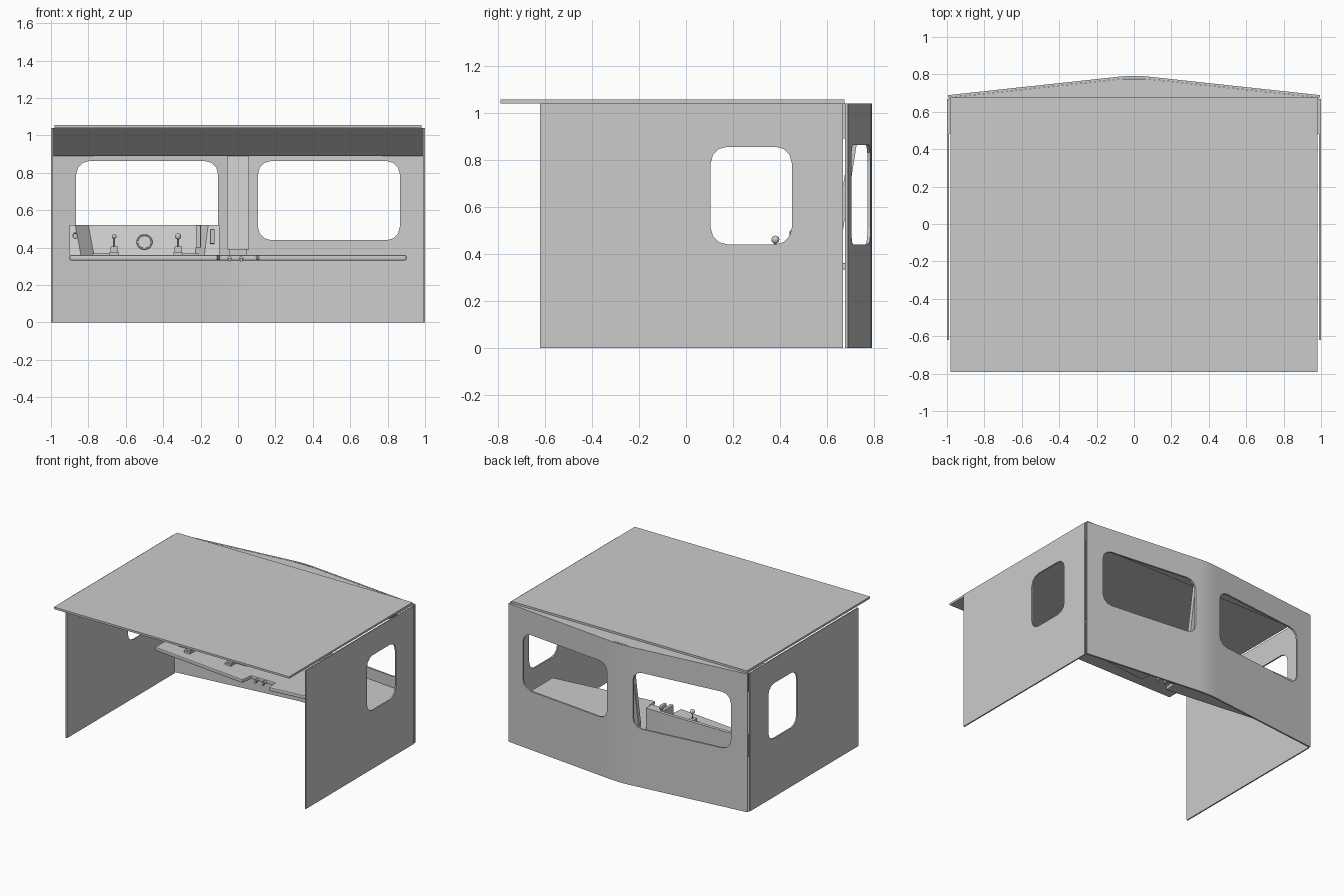
import bpy, bmesh, math
from mathutils import Vector

if "Cube" in bpy.data.objects:
    bpy.data.objects.remove(bpy.data.objects["Cube"])


def finish(bm, name, bevel=0):
    bmesh.ops.recalc_face_normals(bm, faces=bm.faces)
    me = bpy.data.meshes.new(name)
    bm.to_mesh(me)
    bm.free()
    ob = bpy.data.objects.new(name, me)
    bpy.context.collection.objects.link(ob)
    if bevel:
        m = ob.modifiers.new("bevel", 'BEVEL')
        m.width, m.segments = bevel, 2
    return ob


def loft(name, rings, bevel=0):
    """Closed solid through matching rings of 3D points."""
    bm = bmesh.new()
    vs = [[bm.verts.new(p) for p in r] for r in rings]
    n = len(vs[0])
    for a, b in zip(vs, vs[1:]):
        for i in range(n):
            bm.faces.new((a[i], a[(i + 1) % n], b[(i + 1) % n], b[i]))
    bm.faces.new(vs[0])
    bm.faces.new(vs[-1])
    return finish(bm, name, bevel)


def prism(name, plan, z0, z1, bevel=0):
    return loft(name, [[(x, y, z) for x, y in plan] for z in (z0, z1)], bevel)


def box(name, x0, x1, y0, y1, z0, z1, bevel=0):
    return prism(name, [(x0, y0), (x1, y0), (x1, y1), (x0, y1)], z0, z1, bevel)


def rod(name, a, b, r, n=12):
    a, b = Vector(a), Vector(b)
    q = (b - a).to_track_quat('Z', 'Y')
    ring = [q @ Vector((r * math.cos(t * math.tau / n), r * math.sin(t * math.tau / n), 0)) for t in range(n)]
    return loft(name, [[p + v for v in ring] for p in (a, b)])


def rounded(u0, u1, v0, v1, r, seg=3):
    pts = []
    for k, (cu, cv) in enumerate(((u1 - r, v1 - r), (u0 + r, v1 - r), (u0 + r, v0 + r), (u1 - r, v0 + r))):
        for i in range(seg + 1):
            a = math.radians(90 * k + 90 * i / seg)
            pts.append((cu + r * math.cos(a), cv + r * math.sin(a)))
    return pts


def window_plate(name, u0, u1, v1, hole, place, depth):
    """Upright plate with a rounded window; place(u, v) gives the 3D point."""
    bm = bmesh.new()
    for pts in ([(u0, 0), (u1, 0), (u1, v1), (u0, v1)], hole):
        vs = [bm.verts.new(place(*p)) for p in pts]
        for i in range(len(vs)):
            bm.edges.new((vs[i], vs[i - 1]))
    bmesh.ops.triangle_fill(bm, edges=bm.edges[:], use_beauty=True, use_dissolve=False)
    flat = bm.faces[:]
    bmesh.ops.recalc_face_normals(bm, faces=flat)
    bmesh.ops.dissolve_limit(bm, angle_limit=0.01, verts=bm.verts[:], edges=bm.edges[:])
    got = bmesh.ops.extrude_face_region(bm, geom=bm.faces[:], use_keep_orig=True)
    bmesh.ops.translate(bm, vec=depth, verts=[g for g in got['geom'] if isinstance(g, bmesh.types.BMVert)])
    return finish(bm, name)


# cab shell: side walls, angled front halves, rounded centre strip
for s, side in ((-1, "left"), (1, "right")):
    window_plate(side + "_wall", -0.62, 0.667, 1.04, rounded(0.105, 0.45, 0.44, 0.855, 0.07),
                 lambda u, v: (s * 0.99, u, v), (s * 0.01, 0, 0))
    window_plate(side + "_windscreen_wall", 0.08, 0.995, 1.04, rounded(0.107, 0.865, 0.44, 0.863, 0.07),
                 lambda u, v: (s * u, 0.676 + (0.995 - u) * 0.108, v), (0, 0.013, 0))
xs = [-0.08, -0.05, -0.02, 0.02, 0.05, 0.08]
ys = [0.775, 0.7775, 0.779, 0.779, 0.7775, 0.775]
prism("centre_wall", list(zip(xs, ys)) + [(x, y + 0.013) for x, y in zip(xs[::-1], ys)], 0, 1.04)
box("roof", -0.98, 0.98, -0.79, 0.675, 1.04, 1.055)

# sloped header above the windscreens
bm = bmesh.new()
for s in (-1, 1):
    for p in ((0.988, 0.48, 1.039), (0.988, 0.67, 0.89), (0.988, 0.676, 0.89), (0.988, 0.676, 1.039),
              (0.08, 0.774, 0.89), (0.08, 0.774, 1.039)):
        bm.verts.new((s * p[0], p[1], p[2]))
bmesh.ops.convex_hull(bm, input=bm.verts[:])
bmesh.ops.dissolve_limit(bm, angle_limit=0.01, verts=bm.verts[:], edges=bm.edges[:])
finish(bm, "header")

# desk with central recess
half = [(0.1, 0.3), (0.11, 0.21), (0.9, 0.3), (0.9, 0.685), (0.08, 0.774)]
prism("desk", half + [(-x, y) for x, y in half[::-1]], 0.332, 0.36, 0.006)

# leaning centre post and its foot
loft("centre_post", [[(-0.06, y, z), (0.06, y, z), (0.06, y + 0.03, z), (-0.06, y + 0.03, z)]
                     for y, z in ((0.62, 0.39), (0.70, 0.89))])
box("post_foot", -0.048, 0.048, 0.61, 0.66, 0.36, 0.392)

# instrument console wrapping around the driver
front = [(-0.9, 0.42), (-0.84, 0.42), (-0.77, 0.555), (-0.23, 0.555), (-0.18, 0.42), (-0.1, 0.42)]
back = [(-0.1, 0.62), (-0.23, 0.625), (-0.77, 0.625), (-0.9, 0.62)]
top = [(-0.9, 0.55), (-0.87, 0.55), (-0.8, 0.6), (-0.21, 0.6), (-0.16, 0.55), (-0.1, 0.55)]
loft("console", [[(x, y, 0.36) for x, y in front + back], [(x, y, 0.52) for x, y in top + back]])

# round dial ring
bpy.ops.mesh.primitive_torus_add(major_radius=0.038, minor_radius=0.005, major_segments=24, minor_segments=6,
                                 location=(-0.5, 0.57, 0.43), rotation=(math.radians(74), 0, 0))
bpy.context.object.name = "dial_ring"
bpy.ops.object.shade_smooth_by_angle()
rod("dial_face", (-0.5, 0.568, 0.43), (-0.5, 0.59, 0.425), 0.034, 24)

# control levers with ball knobs
for i, (x, r) in enumerate(((-0.662, 0.013), (-0.32, 0.017))):
    box(f"lever_base_{i}", x - 0.025, x + 0.025, 0.34, 0.42, 0.36, 0.375)
    box(f"lever_block_{i}", x - 0.02, x + 0.02, 0.355, 0.405, 0.375, 0.405)
    rod(f"lever_stick_{i}", (x, 0.38, 0.4), (x, 0.38, 0.455), 0.005, 8)
    bpy.ops.mesh.primitive_uv_sphere_add(segments=14, ring_count=8, radius=r, location=(x, 0.38, 0.46))
    bpy.context.object.name = f"lever_knob_{i}"
    bpy.ops.object.shade_smooth_by_angle()

# small desk pads, side display, wing knob, handset and front switches
for i, x in enumerate((-0.73, -0.26)):
    box(f"desk_pad_{i}", x - 0.05, x + 0.05, 0.4, 0.48, 0.36, 0.368)
box("side_display", -0.225, -0.198, 0.47, 0.57, 0.4, 0.52, 0.004)
rod("wing_knob", (-0.87, 0.47, 0.462), (-0.87, 0.53, 0.47), 0.014)
box("handset", -0.15, -0.125, 0.44, 0.5, 0.42, 0.5, 0.006)
for i, x in enumerate((-0.045, 0.018)):
    rod(f"front_switch_{i}", (x, 0.28, 0.342), (x, 0.302, 0.342), 0.012)
    box(f"switch_tab_{i}", x - 0.006, x + 0.006, 0.27, 0.285, 0.325, 0.345)
